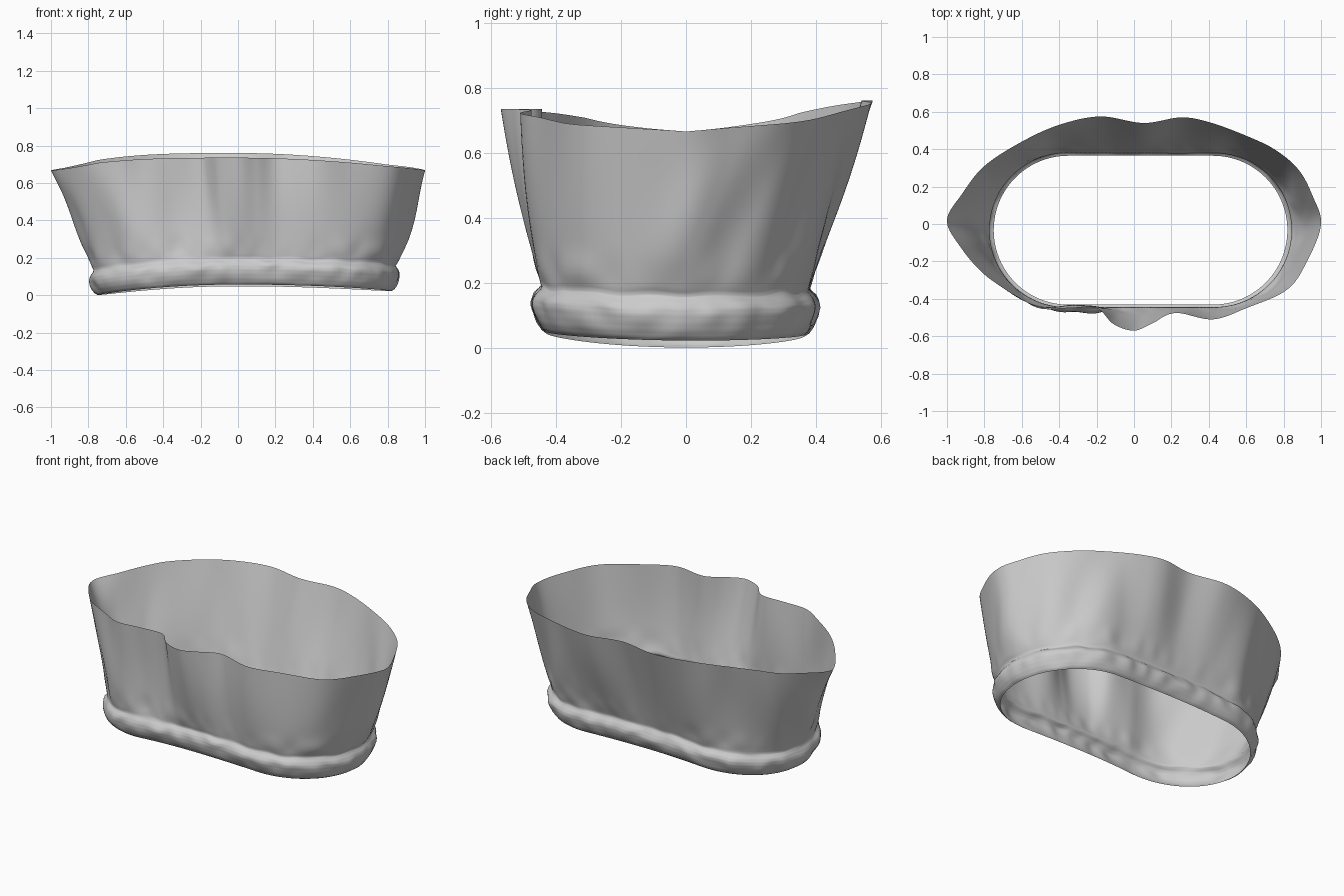
import bpy, math
from mathutils import Vector, noise

if "Cube" in bpy.data.objects:
    bpy.data.objects.remove(bpy.data.objects["Cube"])

N = 240  # samples round the loop
RIM = [(1, 0), (.955, .15), (.88, .29), (.75, .40), (.58, .48), (.40, .545), (.25, .57),
       (.05, .54), (-.18, .575), (-.40, .53), (-.60, .44), (-.80, .31), (-.92, .16),
       (-1, .02), (-.93, -.12), (-.80, -.27), (-.62, -.39), (-.50, -.452), (-.35, -.45),
       (-.20, -.45), (-.11, -.535), (0, -.57), (.10, -.53), (.22, -.475), (.42, -.51),
       (.60, -.45), (.82, -.35), (.93, -.19)]
CX, CY = .035, -.033  # centre of the lower opening


def rim_point(t):
    """Closed Catmull-Rom curve through the wavy top outline."""
    n = len(RIM)
    i, f = int(t * n), (t * n) % 1
    a, b, c, d = (Vector(RIM[(i + k) % n]) for k in (-1, 0, 1, 2))
    return .5 * (2 * b + (c - a) * f + (2 * a - 5 * b + 4 * c - d) * f * f
                 + (3 * b - a - 3 * c + d) * f ** 3)


def rim_height(p):
    """Rim dips to the two ends, a little higher on the left and at the back."""
    blend = max(-1, min(1, p.y / .1))
    gain = .0825 + .0125 * blend
    curve = 1 - min(1, abs(p.x)) ** (1.9 if p.x > 0 else 3.2)
    side = .5 * min(1, abs(p.y) / .5)
    mix = max(0, min(1, (abs(p.x) - .75) / .25))
    return .665 + gain * (curve * (1 - mix) + side * mix)


def stadium(p, offset):
    """Rounded slot outline hit along the ray towards p."""
    d = Vector((p.x * .785, p.y * .75)).normalized()
    half, r = .387, .398
    q = d * (r / max(abs(d.y), 1e-6))
    if abs(q.x) > half:
        c = math.copysign(half, d.x)
        q = d * (d.x * c + math.sqrt(max(0, (d.x * c) ** 2 - c * c + r * r)))
    core = Vector((max(-half, min(half, q.x)), 0))
    n = (q - core).normalized()
    return q + n * offset + Vector((CX, CY)), n


def base_height(q):
    return .052 - (.092 if q.x < 0 else .045) * q.x * q.x - .012 * q.y


# Gathered band: profile of (outward offset, height above hem)
BAND = [(0, 0), (.012, .01), (.026, .032), (.036, .058), (.041, .082),
        (.039, .1), (.031, .116), (.02, .128), (.013, .138)]


def band(p, v):
    k = v * (len(BAND) - 1)
    i = min(int(k), len(BAND) - 2)
    o, h = Vector(BAND[i]).lerp(Vector(BAND[i + 1]), k - i)
    q, n = stadium(p, o)
    o += .009 * abs(n.x) * v
    q, n = stadium(p, o)
    fade = math.sin(math.pi * v)
    q += n * .012 * fade * noise.noise((q.x * 12, q.y * 12, v * 2))
    z = base_height(q) + h + .014 * v * v * noise.noise((q.x * 9 + 5, q.y * 9, 0))
    return Vector((q.x, q.y, max(0, z)))


# Flared wall: from the gathered neck up to the wavy rim, with slanted folds
def wall(p, v):
    s = band(p, 1)
    n = stadium(p, 0)[1]
    w = v ** (1 - .2 * max(0, -n.y) - .22 * max(0, n.x) ** 2)
    r = s.xy.lerp(p, w)
    a = math.atan2(p.y * 1.7, p.x)
    u = a - .35 * v * math.copysign(1, n.x) * abs(n.x)
    fade = math.sin(math.pi * v ** .8)
    fold = noise.noise((3.2 * math.cos(u), 3.2 * math.sin(u), .4 * v))
    r += n * fade * .03 * fold
    # small gathers just above the band
    gather = math.exp(-((v - .12) / .1) ** 2) * min(1, v * 12)
    r += n * .012 * gather * noise.noise((s.x * 11, s.y * 11, 3))
    return (r.x, r.y, s.z + (rim_height(p) - s.z) * v)


# One continuous cloth surface: band rows, then wall rows
LOW, HIGH = 24, 36
verts = []
for j in range(LOW + HIGH + 1):
    for i in range(N):
        p = rim_point(i / N)
        verts.append(band(p, j / LOW) if j <= LOW else wall(p, (j - LOW) / HIGH))
faces = [(j * N + i, j * N + (i + 1) % N, (j + 1) * N + (i + 1) % N, (j + 1) * N + i)
         for j in range(LOW + HIGH) for i in range(N)]
mesh = bpy.data.meshes.new("gathered_cloth_band")
mesh.from_pydata(verts, [], faces)
mesh.polygons.foreach_set("use_smooth", [True] * len(faces))
cloth = bpy.data.objects.new("gathered_cloth_band", mesh)
bpy.context.collection.objects.link(cloth)
